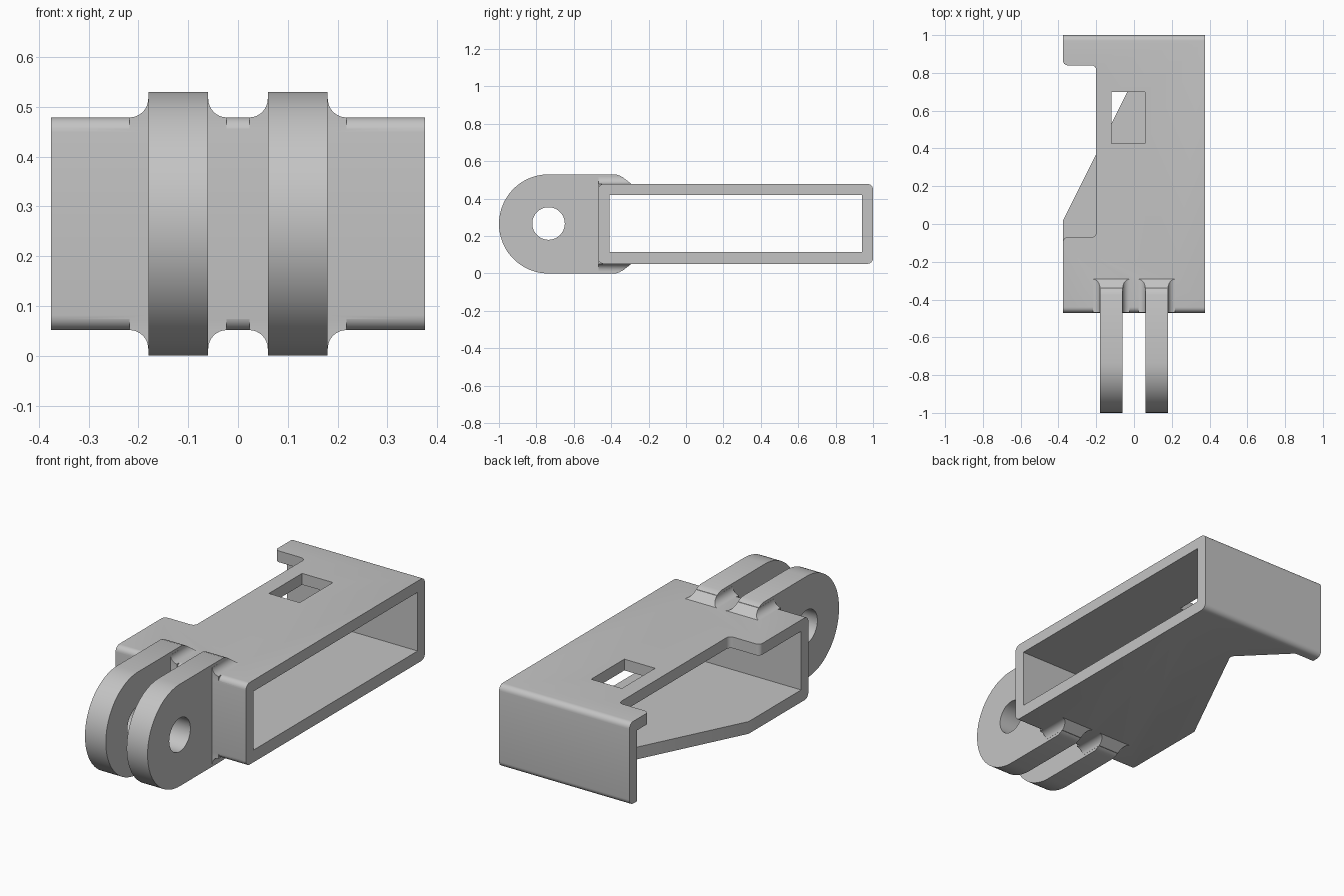
import bpy, bmesh, math
from mathutils import Vector

cube = bpy.data.objects.get("Cube")
if cube:
    bpy.data.objects.remove(cube, do_unlink=True)

grey = bpy.data.materials.new("plain_grey")
grey.use_nodes = True
grey.diffuse_color = (0.55, 0.55, 0.55, 1)
grey.node_tree.nodes["Principled BSDF"].inputs["Base Color"].default_value = (0.55, 0.55, 0.55, 1)


def loft(name, rings):
    """Skin a list of equal-length rings and cap both ends."""
    bm = bmesh.new()
    loops = [[bm.verts.new(p) for p in ring] for ring in rings]
    n = len(loops[0])
    for low, high in zip(loops, loops[1:]):
        for i in range(n):
            j = (i + 1) % n
            bm.faces.new((low[i], low[j], high[j], high[i]))
    bm.faces.new(loops[0])
    bm.faces.new(loops[-1])
    bmesh.ops.recalc_face_normals(bm, faces=bm.faces)
    mesh = bpy.data.meshes.new(name)
    bm.to_mesh(mesh)
    bm.free()
    mesh.materials.append(grey)
    ob = bpy.data.objects.new(name, mesh)
    bpy.context.collection.objects.link(ob)
    return ob


def prism(name, outline, axis, lo, hi):
    """Extrude a flat outline along x (outline in y, z) or z (outline in x, y)."""
    place = (lambda p, t: (t, p[0], p[1])) if axis == "x" else (lambda p, t: (p[0], p[1], t))
    return loft(name, [[place(p, t) for p in outline] for t in (lo, hi)])


def rounded(points, r, steps=6):
    """Replace each corner of an outline by an arc of radius r."""
    out = []
    for i, p in enumerate(points):
        p = Vector(p)
        a = (Vector(points[i - 1]) - p).normalized()
        b = (Vector(points[(i + 1) % len(points)]) - p).normalized()
        half = a.angle(b) / 2
        centre = p + (a + b).normalized() * r / math.sin(half)
        start = p + a * r / math.tan(half) - centre
        end = p + b * r / math.tan(half) - centre
        total = start.angle(end)
        for k in range(steps + 1):
            t = k / steps
            v = (start * math.sin((1 - t) * total) + end * math.sin(t * total)) / math.sin(total)
            out.append(centre + v)
    return out


def rect(a0, a1, b0, b1):
    return [(a0, b0), (a1, b0), (a1, b1), (a0, b1)]


def combine(target, tool, operation):
    mod = target.modifiers.new(operation.lower(), "BOOLEAN")
    mod.operation = operation
    mod.solver = "EXACT"
    mod.object = tool
    bpy.context.view_layer.objects.active = target
    bpy.ops.object.modifier_apply(modifier=mod.name)
    bpy.data.objects.remove(tool, do_unlink=True)


MID_Z, HALF_H = 0.265, 0.2135
FIN_Y, FIN_R, FIN_HALF, FILLET = -0.735, 0.265, 0.06, 0.037

# Rounded block that becomes the open sleeve
body = prism("clip_bracket", rounded(rect(-0.47, 1, MID_Z - HALF_H, MID_Z + HALF_H), 0.03),
             "x", -0.375, 0.375)

# Hinge fin outline: round nose, flat top and bottom, sloped tail
tail = [(-0.375, FIN_R), (-0.35, 0.256), (-0.295, HALF_H), (-0.29, 0.19)]
nose = [(FIN_Y - FIN_R * math.sin(a), FIN_R * math.cos(a))
        for a in (math.pi * k / 40 for k in range(41))]
profile = nose + [(y, -z) for y, z in tail] + tail[::-1]
profile = [(y, MID_Z + z) for y, z in profile]

for x in (-0.12, 0.12):
    combine(body, prism("hinge_fin", profile, "x", x - FIN_HALF, x + FIN_HALF), "UNION")
    # Concave fillets where the fin meets the sleeve, above and below
    for side in (1, -1):
        rings = []
        levels = [-0.03] + [FILLET * (1 - math.cos(math.pi * k / 16)) for k in range(9)]
        for h in levels:
            up = max(h, 0)
            flare = FILLET - math.sqrt(max(0, FILLET ** 2 - (FILLET - up) ** 2))
            w = FIN_HALF + flare + 0.0004
            back = -0.292 - up * 1.28
            z = MID_Z + side * (HALF_H + h)
            rings.append([(a, b, z) for a, b in rect(x - w, x + w, -0.469, back)])
        combine(body, loft("fin_fillet", rings), "UNION")

# Opening through the sleeve and the pivot hole
combine(body, prism("sleeve_opening", rect(-0.41, 0.94, 0.115, 0.42), "x", -0.6, 0.6), "DIFFERENCE")
circle = [(FIN_Y + 0.087 * math.cos(a), MID_Z + 0.002 + 0.087 * math.sin(a))
          for a in (math.tau * k / 48 for k in range(48))]
combine(body, prism("pivot_hole", circle, "x", -0.3, 0.3), "DIFFERENCE")

# Notch in the top plate
notch = [(-0.2, -0.07), (-0.376, -0.07), (-0.376, -0.2), (-0.5, -0.2),
         (-0.5, 0.97), (-0.376, 0.97), (-0.376, 0.84), (-0.2, 0.84)]
combine(body, prism("top_notch", rounded(notch, 0.025), "z", 0.4, 0.6), "DIFFERENCE")

# Window in the top plate
combine(body, prism("top_window", rect(-0.12, 0.057, 0.425, 0.698), "z", 0.4, 0.6), "DIFFERENCE")

# Slanted cut in the bottom plate
slant = [(-0.5, -0.23), (-0.03, 0.71), (-0.26, 0.9395), (-0.5, 0.9395)]
combine(body, prism("bottom_cut", rounded(slant, 0.025), "z", -0.1, 0.2), "DIFFERENCE")

# Smooth the curved parts, keep hard edges
bpy.ops.object.select_all(action="DESELECT")
body.select_set(True)
bpy.context.view_layer.objects.active = body
bpy.ops.object.shade_smooth_by_angle(angle=math.radians(30))
